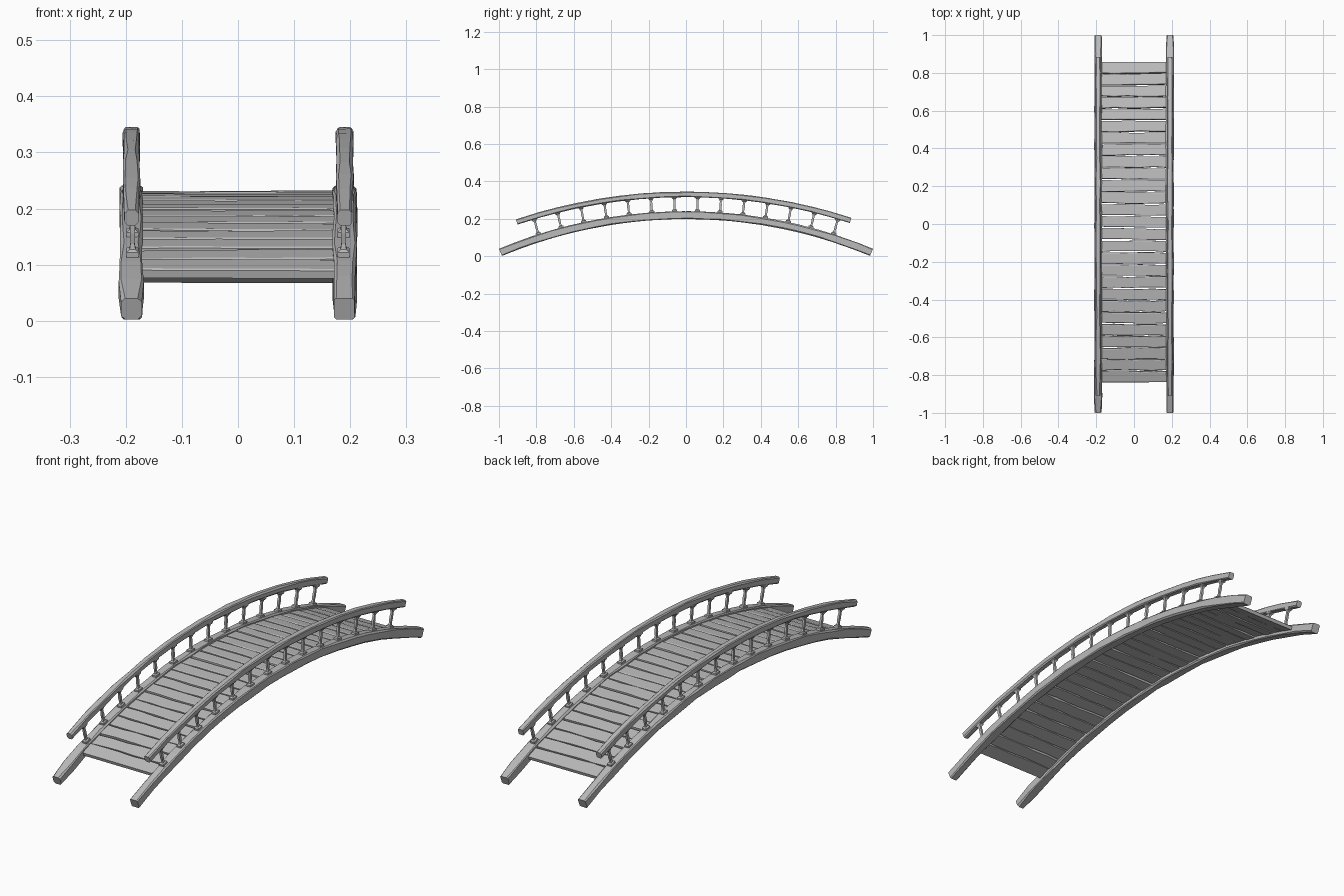
import bpy, bmesh, math, random
from mathutils import Vector

random.seed(7)
if "Cube" in bpy.data.objects:
    bpy.data.objects.remove(bpy.data.objects["Cube"])

grey = bpy.data.materials.new("weathered grey wood")
grey.use_nodes = True
colour = (0.5, 0.5, 0.5, 1)
grey.diffuse_color = colour
grey.node_tree.nodes["Principled BSDF"].inputs["Base Color"].default_value = colour


def jitter(amount):
    return random.uniform(-amount, amount)


class Arc:
    """Arch in the y-z plane, addressed by angle and distance from its line."""
    def __init__(self, radius, crown):
        self.radius, self.crown = radius, crown

    def angle(self, y):
        return math.asin(y / self.radius)

    def point(self, x, a, out=0.0, along=0.0):
        r = self.radius + out
        return Vector((x, r * math.sin(a) + along * math.cos(a),
                       self.crown - self.radius + r * math.cos(a) - along * math.sin(a)))


def loft(name, strips):
    """Skin closed rings of points into a capped solid; one solid per strip."""
    bm = bmesh.new()
    for rings in strips:
        loops = [[bm.verts.new(p) for p in ring] for ring in rings]
        n = len(loops[0])
        for low, high in zip(loops, loops[1:]):
            for i in range(n):
                j = (i + 1) % n
                bm.faces.new((low[i], low[j], high[j], high[i]))
        bm.faces.new(loops[0][::-1])
        bm.faces.new(loops[-1])
    bmesh.ops.recalc_face_normals(bm, faces=bm.faces[:])
    mesh = bpy.data.meshes.new(name)
    bm.to_mesh(mesh)
    bm.free()
    mesh.materials.append(grey)
    obj = bpy.data.objects.new(name, mesh)
    bpy.context.collection.objects.link(obj)
    return obj


def chamfered(w, h, c):
    """Octagonal outline of a rectangle with cut corners."""
    return [(w, h - c), (w - c, h), (c - w, h), (-w, h - c),
            (-w, c - h), (c - w, -h), (w - c, -h), (w, c - h)]


def hewn_timber(name, arc, x, start, end, w, h, cut, count, rough):
    """Curved, roughly hewn timber following an arch."""
    rings = []
    a0, a1 = arc.angle(start), arc.angle(end)
    for k in range(count + 1):
        inner = 0 < k < count
        a = a0 + (a1 - a0) * k / count + (jitter(0.008) if inner else 0)
        ww = w + (jitter(rough) if inner else -rough)
        c = cut * random.uniform(0.5, 1.5)
        dx = jitter(rough * 0.4)
        rings.append([arc.point(x + dx + u, a, v + (jitter(rough * 0.3) if inner else 0))
                      for u, v in chamfered(ww, h, c)])
    return loft(name, [rings])


beam_arc = Arc(2.574, 0.22)
rail_arc = Arc(2.85, 0.331)

# Side beams and handrails
for side, s in (("left", 1), ("right", -1)):
    hewn_timber(side + "_beam", beam_arc, s * 0.19, -0.992, 0.992,
                0.0205, 0.0205, 0.005, 20, 0.002)
    hewn_timber(side + "_handrail", rail_arc, s * 0.19, -0.905, 0.88,
                0.0145, 0.0145, 0.005, 16, 0.0015)

    # Turned balusters with square feet and caps: (fraction of height, half width)
    profile = [(0, 0.014), (0.14, 0.014), (0.18, 0.007), (0.28, 0.005), (0.5, 0.0065),
               (0.74, 0.005), (0.84, 0.008), (0.9, 0.014), (1, 0.015)]
    posts = []
    for i in range(14):
        a = beam_arc.angle((i - 6.5) * 0.1205)
        foot = beam_arc.point(s * 0.188, a, 0.016)
        # meet the underside of the handrail along the leaning direction
        top_y = foot.y + 0.09 * math.sin(a)
        top = rail_arc.point(s * 0.188, rail_arc.angle(top_y), -0.01)
        along = Vector((0, math.cos(a), -math.sin(a)))
        posts.append([[foot.lerp(top, t) + Vector((dx * r * 0.75, 0, 0)) + along * dy * r
                       for dx, dy in ((1, 1), (-1, 1), (-1, -1), (1, -1))]
                      for t, r in profile])
    loft(side + "_balusters", posts)

# Deck planks with uneven, split edges
planks = []
count = 27
a0, a1 = beam_arc.angle(-0.835), beam_arc.angle(0.855)
pitch = (a1 - a0) / count
for i in range(count):
    a = a0 + pitch * (i + 0.5)
    half = beam_arc.radius * pitch / 2
    lift, tilt, skew = 0.002 + jitter(0.0015), jitter(0.0015), jitter(0.002)
    rings = []
    for k in range(6):
        x = -0.174 + 0.348 * k / 5
        back = half - random.uniform(0.0005, 0.006) + skew * x / 0.174
        front = -half + random.uniform(0.0005, 0.006) + skew * x / 0.174
        if i == 0:
            front = -half
        if i == count - 1:
            back = half
        z = lift + tilt * x / 0.174
        rings.append([beam_arc.point(x, a, z + o, d) for o, d in
                      ((0.006, front), (0.0085, front + 0.004), (0.0085, back - 0.004),
                       (0.006, back), (-0.0085, back), (-0.0085, front))])
    planks.append(rings)
loft("deck_planks", planks)
